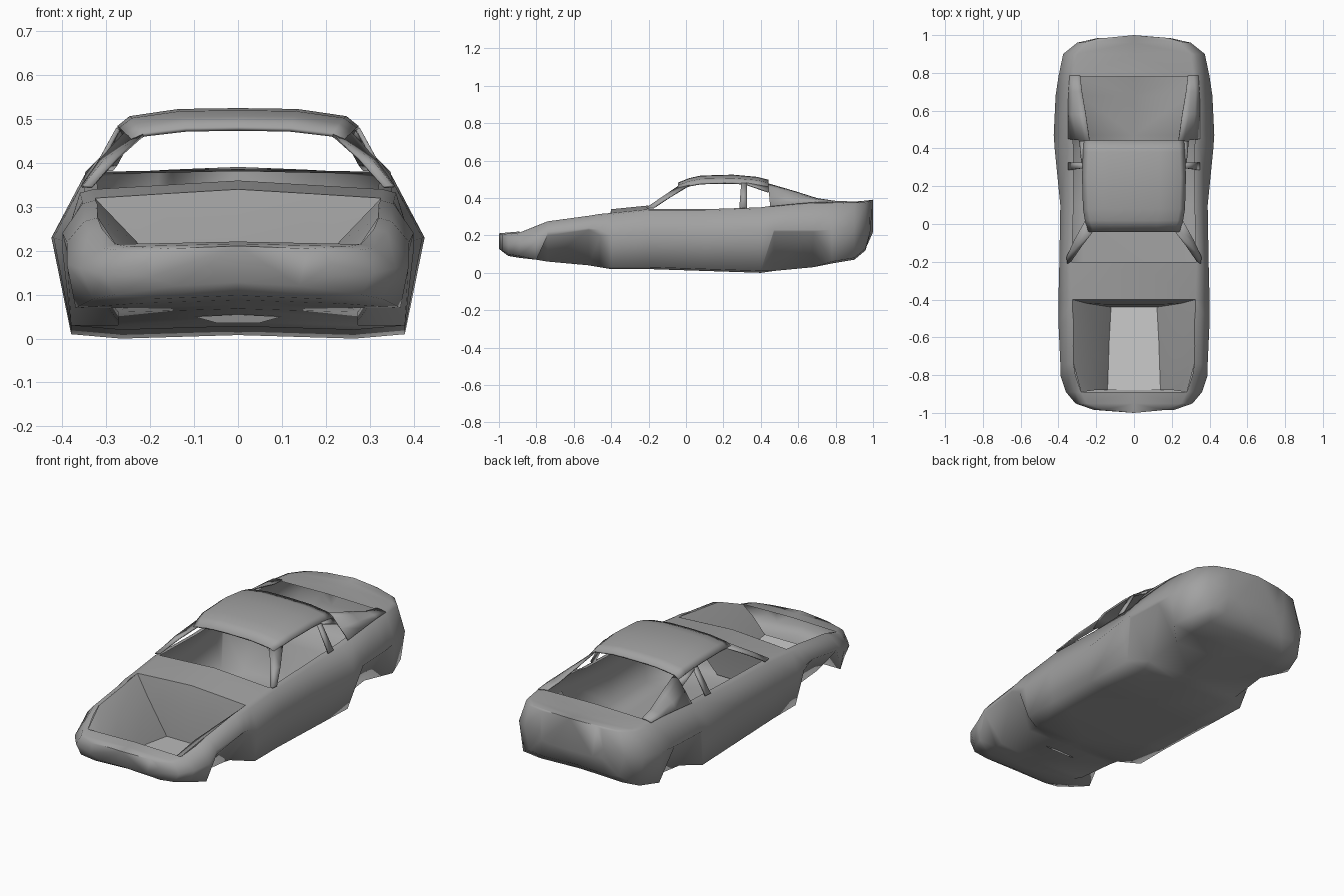
import bpy, bmesh, math

default = bpy.data.objects.get("Cube")
if default:
    bpy.data.objects.remove(default, do_unlink=True)


def make_material(name, value):
    mat = bpy.data.materials.new(name)
    mat.use_nodes = True
    colour = (value, value, value, 1)
    mat.diffuse_color = colour
    mat.node_tree.nodes["Principled BSDF"].inputs["Base Color"].default_value = colour
    return mat


body_grey = make_material("body grey", .36)
pan_grey = make_material("light pan grey", .55)


def half_sheet(name, rows, material, skip=None, caps=False, thickness=0):
    """Join rows of points into a sheet for the +x half and mirror it."""
    bm = bmesh.new()
    grid = [[bm.verts.new(point) for point in row] for row in rows]
    for front, back in zip(grid, grid[1:]):
        for column in range(len(front) - 1):
            middle = (front[1].co.y + back[1].co.y) / 2
            if skip and skip(column, middle):
                continue
            bm.faces.new((front[column], front[column + 1],
                          back[column + 1], back[column]))
    if caps:
        bm.faces.new(grid[0])
        bm.faces.new(grid[-1])
    loose = [vert for vert in bm.verts if not vert.link_faces]
    bmesh.ops.delete(bm, geom=loose, context='VERTS')
    bmesh.ops.recalc_face_normals(bm, faces=bm.faces)
    mesh = bpy.data.meshes.new(name)
    bm.to_mesh(mesh)
    bm.free()
    mesh.materials.append(material)
    obj = bpy.data.objects.new(name, mesh)
    bpy.context.collection.objects.link(obj)
    bpy.ops.object.select_all(action='DESELECT')
    obj.select_set(True)
    bpy.context.view_layer.objects.active = obj
    bpy.ops.object.shade_smooth_by_angle(angle=math.radians(80))
    mirror = obj.modifiers.new("mirror", 'MIRROR')
    mirror.use_clip = True
    mirror.merge_threshold = .0005
    if thickness:
        solid = obj.modifiers.new("thickness", 'SOLIDIFY')
        solid.thickness = thickness
        solid.offset = 0
    return obj


# Lower body: y, floor height, sill width and height, waist width and height,
# shoulder width and height. The sill rises over the wheels to form the arches.
stations = [
    (-.985, .12, .20, .14, .21, .17, .19, .205),
    (-.95, .09, .28, .10, .31, .15, .28, .21),
    (-.89, .08, .33, .09, .36, .16, .31, .215),
    (-.80, .07, .37, .07, .39, .17, .34, .25),
    (-.74, .06, .39, .20, .39, .22, .35, .275),
    (-.52, .04, .39, .23, .40, .24, .35, .305),
    (-.46, .03, .39, .20, .40, .23, .355, .315),
    (-.40, .02, .38, .03, .40, .20, .355, .32),
    (-.20, .02, .38, .03, .395, .22, .36, .34),
    (.10, .01, .38, .02, .39, .22, .35, .34),
    (.40, .00, .38, .01, .42, .23, .35, .35),
    (.47, .01, .415, .22, .425, .23, .355, .36),
    (.68, .03, .405, .22, .415, .23, .35, .38),
    (.78, .05, .385, .06, .40, .23, .345, .38),
    (.90, .07, .35, .08, .375, .24, .33, .375),
    (.96, .12, .27, .13, .30, .25, .27, .38),
    (.985, .21, .18, .22, .19, .27, .18, .385),
]


def body_section(y, floor, sill_w, sill_z, waist_w, waist_z, top_w, top_z):
    crown = .02 if -.5 < y < 0 else .006
    # Nose and tail bow out at the centre line
    centre = math.copysign(1, y) if abs(y) > .98 else y
    return [(0, centre, floor + .008), (sill_w * .7, y, floor),
            (sill_w, y, sill_z), (waist_w, y, waist_z),
            (top_w, y, top_z - .008), (top_w - .03, y, top_z),
            (0, centre, top_z + crown)]


def deck_is_open(column, y):
    engine_bay = -.89 < y < -.4
    cabin = -.2 < y < .78
    return column == 5 and (engine_bay or cabin)


half_sheet("body_shell", [body_section(*s) for s in stations], body_grey,
           skip=deck_is_open, caps=True)

# Roof: y, centre height, half width, drop from centre to outer edge
roof_stations = [(-.04, .478, .215, .03), (.02, .502, .23, .036),
                 (.08, .515, .24, .038), (.25, .52, .245, .04),
                 (.38, .508, .24, .038), (.44, .493, .235, .036)]


def roof_section(y, height, width, drop):
    return [(0, y, height), (width * .55, y, height - .002),
            (width, y, height - drop * .45), (width + .027, y, height - drop)]


half_sheet("roof", [roof_section(*s) for s in roof_stations], body_grey,
           thickness=.01)

# Windscreen pillars, widening from the roof corner down to the cowl
half_sheet("front_pillar", [
    [(.215, -.038, .464), (.275, -.115, .41), (.332, -.195, .345)],
    [(.242, -.038, .452), (.305, -.125, .405), (.352, -.21, .347)],
    [(.257, .02, .468), (.315, -.085, .405), (.356, -.175, .345)]],
    body_grey, thickness=.006)

# Pillar between the door window and the quarter window
half_sheet("middle_pillar", [
    [(.273, .295, .478), (.345, .285, .345)],
    [(.272, .325, .476), (.345, .325, .347)]], body_grey, thickness=.01)

# Sloping rail that closes the top of the quarter window
half_sheet("quarter_window_rail", [
    [(.272, .32, .48), (.262, .44, .458)],
    [(.277, .32, .472), (.288, .44, .43)]], body_grey, thickness=.006)

# Rear pillar and quarter panel, running from the roof down to the tail
half_sheet("rear_quarter", [
    [(.235, .44, .476), (.262, .44, .457), (.305, .445, .41), (.348, .45, .355)],
    [(.255, .58, .435), (.29, .58, .426), (.322, .58, .402), (.348, .58, .368)],
    [(.275, .70, .397), (.30, .70, .394), (.325, .70, .39), (.346, .70, .378)],
    [(.285, .785, .384), (.30, .785, .384), (.315, .785, .382), (.34, .785, .376)]],
    body_grey, thickness=.005)

# Engine bay: inner wings, bulkhead and floor
half_sheet("inner_wing", [
    [(.326, -.40, .32), (.25, -.42, .22), (.12, -.44, .045)],
    [(.32, -.74, .275), (.23, -.70, .22), (.13, -.70, .066)],
    [(.28, -.89, .215), (.21, -.88, .17), (.14, -.88, .09)]], body_grey)

half_sheet("bulkhead", [
    [(0, -.40, .34), (.17, -.40, .33), (.326, -.40, .32)],
    [(0, -.425, .22), (.16, -.425, .22), (.25, -.42, .21)],
    [(0, -.44, .045), (.08, -.44, .045), (.12, -.44, .045)]], body_grey)

half_sheet("bay_floor", [
    [(0, -.44, .047), (.125, -.44, .047)],
    [(0, -.88, .092), (.14, -.88, .092)]], pan_grey)

# Pale lip facing forward in the lower intake
half_sheet("lower_intake", [
    [(0, -.60, .055), (.10, -.60, .05)],
    [(0, -.59, .036), (.05, -.59, .036)]], pan_grey)
